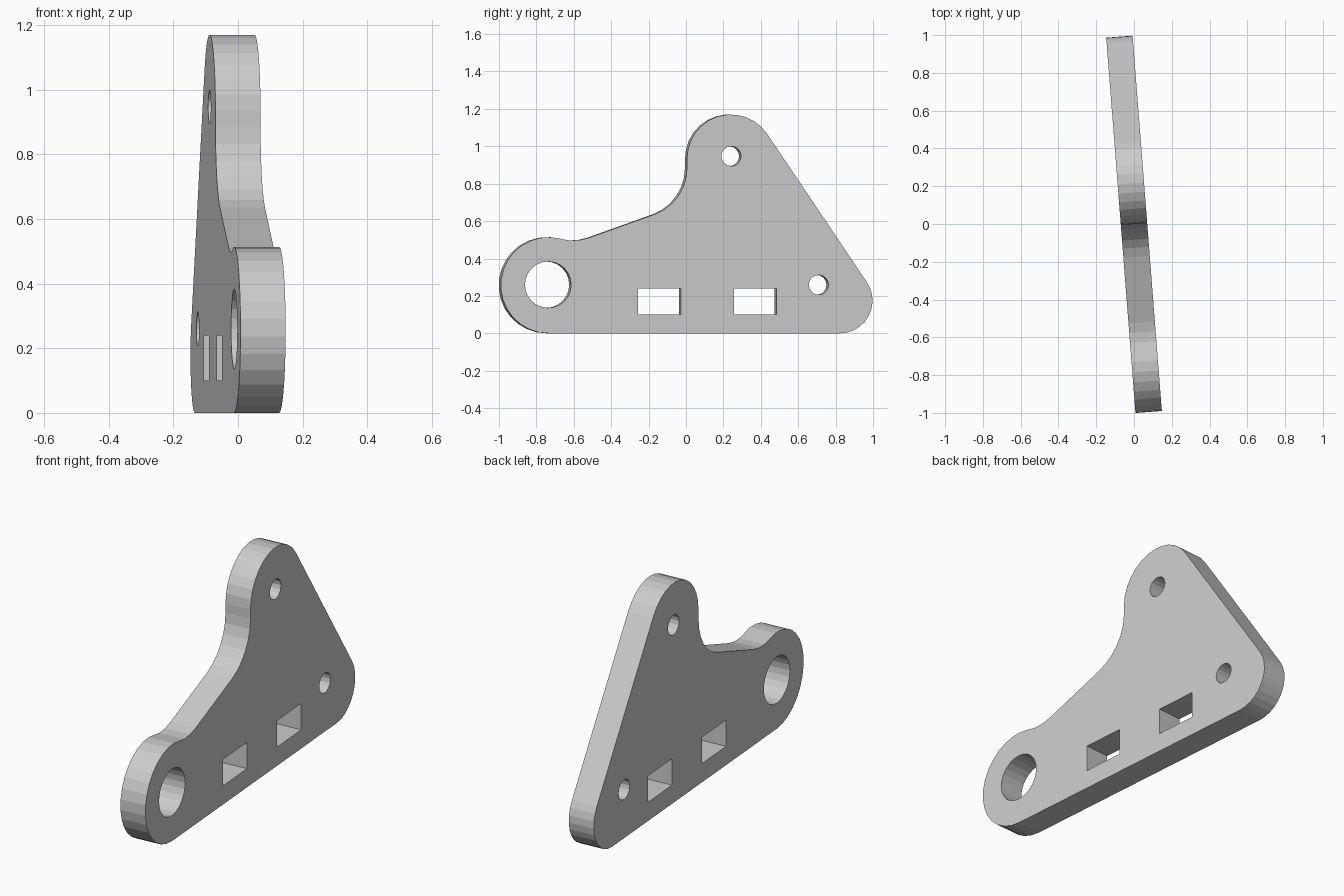
import bpy
from math import sin, cos, radians, pi
from mathutils import Matrix

cube = bpy.data.objects.get("Cube")
if cube:
    bpy.data.objects.remove(cube, do_unlink=True)

THICKNESS = 0.14
YAW = radians(4.46)


def arc(u, z, r, start, end, steps):
    """Points on an arc, angles in degrees."""
    angles = [radians(start + (end - start) * i / steps) for i in range(steps + 1)]
    return [(u + r * cos(a), z + r * sin(a)) for a in angles]


def circle(u, z, r, sides):
    return [(u + r * cos(2 * pi * i / sides), z + r * sin(2 * pi * i / sides))
            for i in range(sides)]


def rectangle(u, z, w, h):
    return [(u, z), (u + w, z), (u + w, z + h), (u, z + h)]


# Outer outline: rounded corners joined by tangent lines and two concave fillets
outline = (
    arc(0.82, 0.175, 0.175, -90, 34, 10)            # rear corner
    + arc(0.235, 0.935, 0.235, 34, 180, 12)         # top lobe
    + arc(-0.265, 0.885, 0.265, 0, -70, 6)          # large fillet
    + arc(-0.612, 0.758, 0.262, -70, -105, 3)       # small fillet
    + arc(-0.742, 0.257, 0.257, 75, 270, 16)        # front boss
)

# Openings through the plate
openings = [
    circle(-0.745, 0.26, 0.124, 24),
    circle(0.237, 0.947, 0.053, 16),
    circle(0.706, 0.259, 0.053, 16),
    rectangle(-0.262, 0.1, 0.229, 0.14),
    rectangle(0.252, 0.1, 0.229, 0.14),
]

# Filled flat curve, extruded to the plate thickness
curve = bpy.data.curves.new("bracket_profile", "CURVE")
curve.dimensions = "2D"
curve.fill_mode = "BOTH"
curve.extrude = THICKNESS / 2
for loop in [outline] + openings:
    spline = curve.splines.new("POLY")
    spline.points.add(len(loop) - 1)
    for point, (u, z) in zip(spline.points, loop):
        point.co = (u, z, 0, 1)
    spline.use_cyclic_u = True
    spline.use_smooth = False

plate = bpy.data.objects.new("bracket_plate", curve)
bpy.context.collection.objects.link(plate)

# Stand the plate upright along y, turned slightly about z
plate.matrix_world = (Matrix.Rotation(YAW, 4, "Z")
                      @ Matrix.Rotation(pi / 2, 4, "Z")
                      @ Matrix.Rotation(pi / 2, 4, "X"))

bpy.ops.object.select_all(action="DESELECT")
plate.select_set(True)
bpy.context.view_layer.objects.active = plate
bpy.ops.object.convert(target="MESH")
plate = bpy.context.object
plate.name = "bracket_plate"

# Weld caps to walls and keep every facet flat
bpy.ops.object.mode_set(mode="EDIT")
bpy.ops.mesh.select_all(action="SELECT")
bpy.ops.mesh.remove_doubles(threshold=0.0005)
bpy.ops.mesh.normals_make_consistent(inside=False)
bpy.ops.object.mode_set(mode="OBJECT")
bpy.ops.object.shade_flat()

# Single plain grey
grey = bpy.data.materials.new("light_grey")
grey.use_nodes = True
color = (0.6, 0.6, 0.6, 1)
grey.diffuse_color = color
grey.node_tree.nodes["Principled BSDF"].inputs["Base Color"].default_value = color
plate.data.materials.clear()
plate.data.materials.append(grey)
